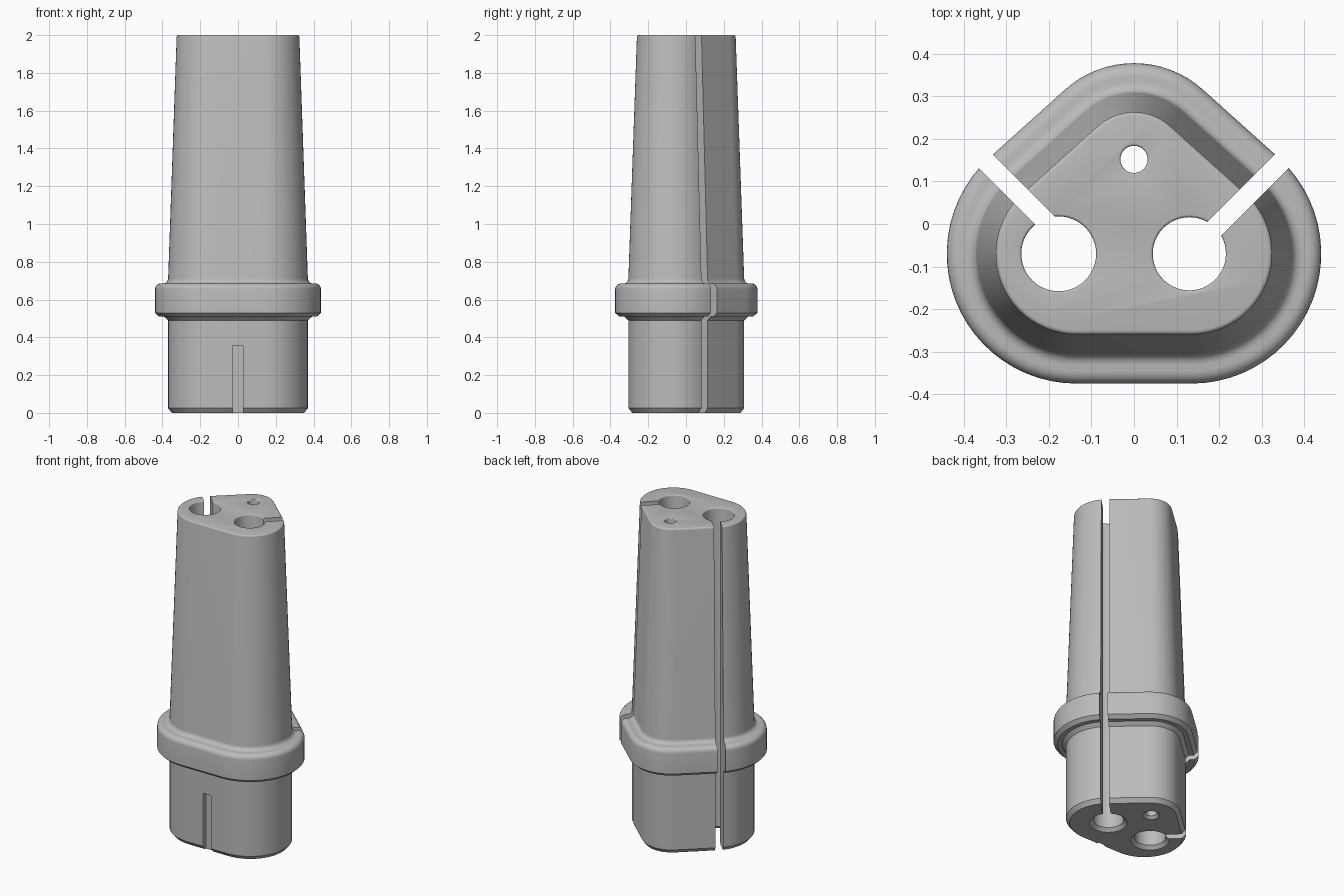
import bpy, bmesh, math

if "Cube" in bpy.data.objects:
    bpy.data.objects.remove(bpy.data.objects["Cube"])

# One plain grey for the whole part
grey = bpy.data.materials.new("light grey")
grey.diffuse_color = (0.50, 0.50, 0.50, 1)
grey.use_nodes = True
grey.node_tree.nodes["Principled BSDF"].inputs["Base Color"].default_value = grey.diffuse_color

SLANT = math.radians(48)      # direction of the slanted side's normal


def outline(offset):
    """Rounded triangle: three tangent arcs, grown or shrunk by offset."""
    arcs = [(0.135, -0.07, 0.235, -math.pi / 2, SLANT, 24),
            (0.0, 0.136, 0.172, SLANT, math.pi - SLANT, 16),
            (-0.135, -0.07, 0.235, math.pi - SLANT, 1.5 * math.pi, 24)]
    pts = []
    for cx, cy, r, a0, a1, n in arcs:
        for i in range(n + 1):
            a = a0 + (a1 - a0) * i / n
            pts.append((cx + (r + offset) * math.cos(a),
                        cy + (r + offset) * math.sin(a)))
    return pts


def make_object(name, rings):
    """Skin a stack of equal-length rings and cap both ends."""
    bm = bmesh.new()
    loops = [[bm.verts.new(p) for p in ring] for ring in rings]
    n = len(loops[0])
    for lo, hi in zip(loops, loops[1:]):
        for i in range(n):
            j = (i + 1) % n
            bm.faces.new((lo[i], lo[j], hi[j], hi[i]))
    bm.faces.new(loops[0][::-1])
    bm.faces.new(loops[-1])
    bmesh.ops.recalc_face_normals(bm, faces=bm.faces)
    mesh = bpy.data.meshes.new(name)
    bm.to_mesh(mesh)
    bm.free()
    mesh.materials.append(grey)
    obj = bpy.data.objects.new(name, mesh)
    bpy.context.collection.objects.link(obj)
    return obj


def fillet(cx, cz, r, a0, a1, n=5):
    """Profile arc as (offset, height) points, angles in degrees."""
    return [(cx + r * math.cos(math.radians(a0 + (a1 - a0) * i / n)),
             cz + r * math.sin(math.radians(a0 + (a1 - a0) * i / n)))
            for i in range(n + 1)]


# Body: chamfered foot, collar with rounded shoulder, long tapered upper part
profile = [(-0.02, 0), (0, 0.025), (0, 0.49), (0.022, 0.51), (0.048, 0.51), (0.07, 0.53)]
profile += fillet(0.04, 0.655, 0.03, 0, 90)
profile += fillet(0.027, 0.712, 0.027, 270, 180)
profile += fillet(-0.055, 1.99, 0.01, 0, 90, 4)
body = make_object("tapered_plug_body",
                   [[(x, y, z) for x, y in outline(o)] for o, z in profile])


def hole_cutter(name, x, y, r, seg, chamfer, rim):
    """Round bore with a chamfered lower mouth and a rounded upper mouth."""
    prof = [(r + chamfer + 0.02, -0.02), (r, chamfer)]
    prof += [(r + rim - rim * math.cos(t * math.pi / 8),
              2 - rim + rim * math.sin(t * math.pi / 8)) for t in range(5)]
    prof.append((r + rim, 2.05))
    return make_object(name, [[(x + q * math.cos(2 * math.pi * i / seg),
                                y + q * math.sin(2 * math.pi * i / seg), z)
                               for i in range(seg)] for q, z in prof])


def box_cutter(name, start, end, width, z0, z1):
    """Upright slab running from start to end in plan."""
    dx, dy = end[0] - start[0], end[1] - start[1]
    k = width / 2 / math.hypot(dx, dy)
    nx, ny = -dy * k, dx * k
    plan = [(start[0] + nx, start[1] + ny), (start[0] - nx, start[1] - ny),
            (end[0] - nx, end[1] - ny), (end[0] + nx, end[1] + ny)]
    return make_object(name, [[(x, y, z) for x, y in plan] for z in (z0, z1)])


cutters = [
    hole_cutter("left_bore", -0.177, -0.07, 0.088, 48, 0.02, 0.006),
    hole_cutter("right_bore", 0.13, -0.07, 0.086, 48, 0.02, 0.006),
    hole_cutter("small_bore", 0, 0.152, 0.032, 32, 0.015, 0.005),
    # Slots opening the two large bores to the outside
    box_cutter("left_slot", (-0.18, -0.021), (-0.45, 0.249), 0.046, -0.1, 2.1),
    box_cutter("right_slot", (0.155, -0.045), (0.45, 0.25), 0.046, -0.1, 2.1),
    # Shallow keyway in the front of the foot
    box_cutter("front_keyway", (0, -0.275), (0, -0.5), 0.056, -0.1, 0.355),
]

bpy.context.view_layer.objects.active = body
body.select_set(True)
for cutter in cutters:
    mod = body.modifiers.new(cutter.name, 'BOOLEAN')
    mod.operation = 'DIFFERENCE'
    mod.solver = 'EXACT'
    mod.object = cutter
    bpy.ops.object.modifier_apply(modifier=mod.name)
    bpy.data.objects.remove(cutter, do_unlink=True)

bpy.ops.object.shade_smooth_by_angle(angle=math.radians(30))
